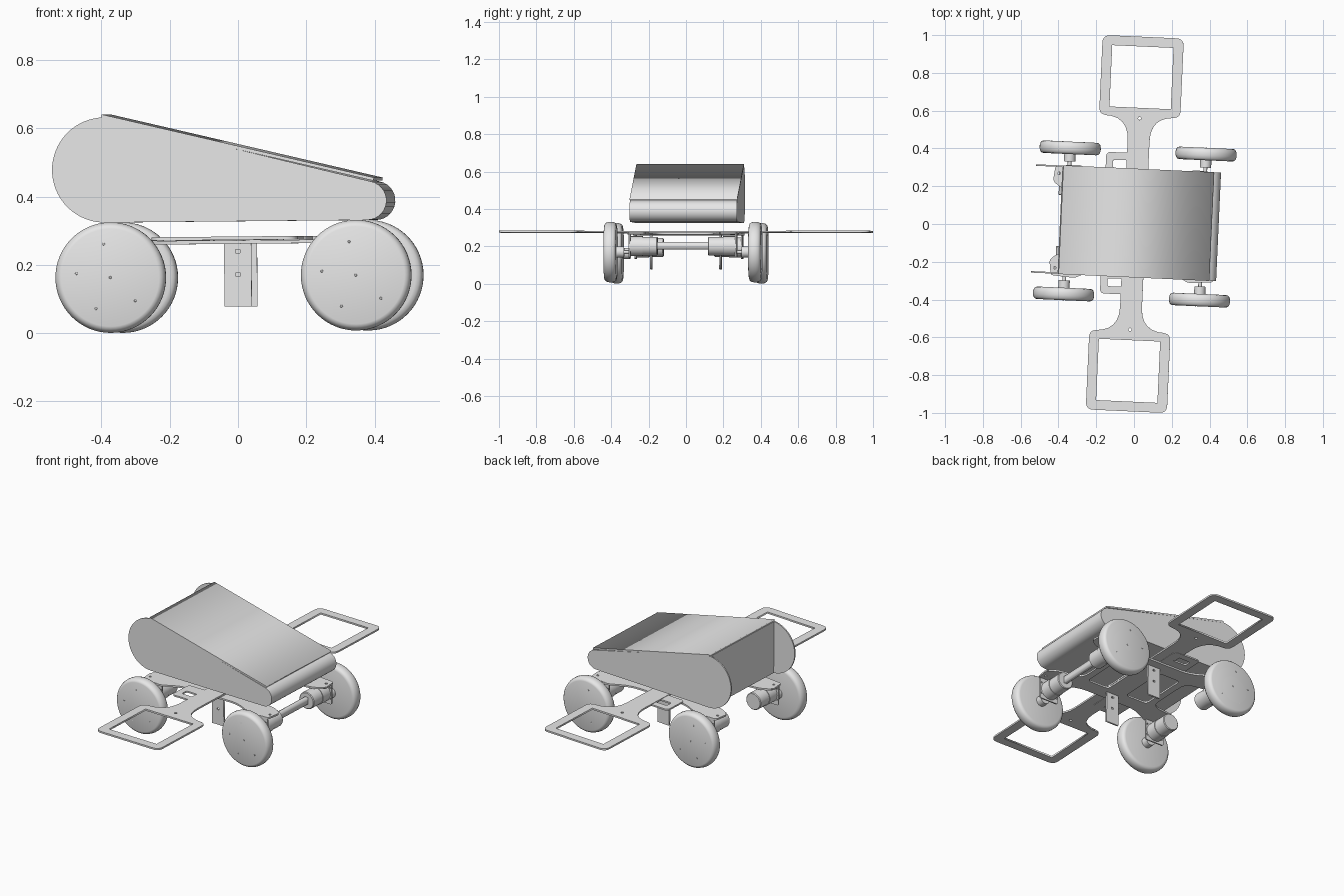
import bpy, math
from mathutils import Matrix, Vector

old = bpy.data.objects.get("Cube")
if old:
    bpy.data.objects.remove(old, do_unlink=True)

grey = bpy.data.materials.new("plain_grey")
grey.use_nodes = True
grey.diffuse_color = (0.8, 0.8, 0.8, 1)
grey.node_tree.nodes["Principled BSDF"].inputs["Base Color"].default_value = (0.8, 0.8, 0.8, 1)
parts = []


def add(name, mesh, matrix, smooth=False):
    mesh.materials.clear()
    mesh.materials.append(grey)
    ob = bpy.data.objects.new(name, mesh)
    bpy.context.collection.objects.link(ob)
    ob.matrix_world = matrix
    parts.append(ob)
    if smooth:
        bpy.ops.object.select_all(action='DESELECT')
        ob.select_set(True)
        bpy.context.view_layer.objects.active = ob
        bpy.ops.object.shade_smooth_by_angle(angle=math.radians(35))
    return ob


def plate(name, loops, thick, pos=(0, 0, 0), upright=False, smooth=False):
    """Flat sheet from an outline and holes; upright sheets stand in the xz plane."""
    curve = bpy.data.curves.new(name, 'CURVE')
    curve.dimensions = '2D'
    curve.fill_mode = 'BOTH'
    curve.extrude = thick / 2
    for loop in loops:
        sp = curve.splines.new('POLY')
        sp.points.add(len(loop) - 1)
        for p, co in zip(sp.points, loop):
            p.co = (co[0], co[1], 0, 1)
        sp.use_cyclic_u = True
    tmp = bpy.data.objects.new("outline", curve)
    bpy.context.collection.objects.link(tmp)
    dg = bpy.context.evaluated_depsgraph_get()
    mesh = bpy.data.meshes.new_from_object(tmp.evaluated_get(dg))
    bpy.data.objects.remove(tmp, do_unlink=True)
    m = Matrix.Translation(pos)
    if upright:
        m = m @ Matrix.Rotation(math.pi / 2, 4, 'X')
    return add(name, mesh, m, smooth)


def rounded(corners, steps=6):
    """Round each (x, y, cut) corner with a quadratic bend."""
    out = []
    for i, (x, y, r) in enumerate(corners):
        c = Vector((x, y))
        if not r:
            out.append(c)
            continue
        a = c + (Vector(corners[i - 1][:2]) - c).normalized() * r
        b = c + (Vector(corners[(i + 1) % len(corners)][:2]) - c).normalized() * r
        for k in range(steps + 1):
            t = k / steps
            out.append(a * (1 - t) ** 2 + c * 2 * t * (1 - t) + b * t * t)
    return out


def rect(cx, cy, w, h, r=0.0):
    return rounded([(cx + sx * w / 2, cy + sy * h / 2, r)
                    for sx, sy in ((-1, -1), (1, -1), (1, 1), (-1, 1))])


def arc(cx, cy, r, start, end, n):
    angles = [math.radians(start + (end - start) * k / n) for k in range(n + 1)]
    return [(cx + r * math.cos(a), cy + r * math.sin(a)) for a in angles]


def dot(cx, cy, r):
    return arc(cx, cy, r, 0, 330, 11)


def lathe(name, profile, pos, out=1, sides=48):
    """Spin (distance, radius) points about the y axis."""
    verts, faces = [], []
    for d, r in profile:
        verts += [(x, d * out, z) for x, z in arc(0, 0, r, 0, 360 - 360 / sides, sides - 1)]
    for j in range(len(profile) - 1):
        for i in range(sides):
            k = (i + 1) % sides
            quad = [j * sides + i, j * sides + k, (j + 1) * sides + k, (j + 1) * sides + i]
            faces.append(quad if out < 0 else quad[::-1])
    first, last = list(range(sides)), list(range((len(profile) - 1) * sides, len(profile) * sides))
    faces += [first[::-1], last] if out < 0 else [first, last[::-1]]
    mesh = bpy.data.meshes.new(name)
    mesh.from_pydata(verts, [], faces)
    mesh.update()
    return add(name, mesh, Matrix.Translation(pos), True)


# Wedge body with a rounded nose, between two side sheets with round tails
nose = arc(0.391, 0.385, 0.057, -90, 78, 14)
body = [(-0.39, 0.636), (-0.39, 0.328)] + nose
plate("wedge_body", [body], 0.56, (0, 0.005, 0), True, True)
tail = arc(-0.378, 0.482, 0.154, 90, 270, 32)
for side, label in ((-1, "front"), (1, "back")):
    plate(label + "_side_sheet", [tail + nose], 0.008, (0, 0.005 + side * 0.283, 0), True)
lid = [(-0.385, 0.634), (0.41, 0.443), (0.412, 0.452), (-0.385, 0.645)]
plate("sloping_lid", [lid], 0.576, (0, 0.005, 0), True)

# Long cross arm carrying an open square frame at each end
half = [(0.058, 0.57, 0.13), (0.215, 0.57, 0.04), (0.215, 0.992, 0.04),
        (-0.215, 0.992, 0.04), (-0.215, 0.57, 0.04), (-0.058, 0.57, 0.13)]
outline = rounded(half + [(-x, -y, r) for x, y, r in half])
holes = [rect(0, s * 0.778, 0.325, 0.325) for s in (1, -1)]
holes += [dot(0, s * 0.56, 0.008) for s in (1, -1)]
plate("cross_arm", [outline] + holes, 0.01, (0.003, 0, 0.278))

# Base sheet with four corner arms and lightening holes
quarter = [(0.24, 0.15, 0.06), (0.40, 0.17, 0.05), (0.44, 0.21, 0.015), (0.43, 0.29, 0.015),
           (0.30, 0.30, 0.02), (0.19, 0.24, 0.06)]
mirrored = [(-x, y, r) for x, y, r in reversed(quarter)]
ring = quarter + mirrored
ring += [(-x, -y, r) for x, y, r in ring]
slots = [rect(s * 0.13, 0, 0.14, 0.30, 0.025) for s in (-1, 1)]
slots += [dot(sx * 0.41, sy * 0.25, 0.007) for sx in (-1, 1) for sy in (-1, 1)]
plate("base_sheet", [rounded(ring)] + slots, 0.01, (0, 0, 0.267))
for side, label in ((-1, "front"), (1, "back")):
    loop = rect(-0.08, side * 0.30, 0.17, 0.15, 0.025)
    gap = rect(-0.085, side * 0.314, 0.085, 0.042, 0.012)
    plate(label + "_loop", [loop, gap], 0.009, (0, 0, 0.276))
    # Hanging tab below the cross arm
    tab = [rect(0.006, 0.173, 0.08, 0.19), rect(0.006, 0.24, 0.014, 0.01),
           rect(0.006, 0.172, 0.014, 0.01)]
    plate(label + "_hanging_tab", tab, 0.01, (0, side * 0.185, 0), True)

# Wheels, hubs, motors and motor brackets
tyre = [(-0.033, 0.14), (-0.03, 0.151), (-0.022, 0.158), (-0.008, 0.162), (0.008, 0.162),
        (0.022, 0.158), (0.03, 0.151), (0.033, 0.143)]
for ex, end in ((-1, "tail"), (1, "nose")):
    for sy, side in ((-1, "front"), (1, "back")):
        tag = end + "_" + side
        x, z = ex * 0.36 + 0.002, 0.1665
        lathe(tag + "_wheel", tyre, (x, sy * 0.387, z), sy, 64)
        lathe(tag + "_hub", [(0.315, 0.03), (0.36, 0.03)], (x, 0, z), sy, 24)
        lathe(tag + "_shaft", [(0.26, 0.01), (0.32, 0.01)], (x, 0, z), sy, 12)
        lathe(tag + "_gearbox", [(0.215, 0.053), (0.28, 0.053)], (x, 0, 0.198), sy, 32)
        lathe(tag + "_motor", [(0.135, 0.046), (0.139, 0.05), (0.215, 0.05)],
              (x, 0, 0.198), sy, 32)
        bracket = [rect(0, 0.2, 0.12, 0.126, 0.01)]
        bracket += [dot(s * 0.05, h, 0.005) for s in (-1, 1) for h in (0.17, 0.235)]
        plate(tag + "_bracket", bracket, 0.008, (x, sy * 0.285, 0), True)
        # Tiny screw heads on the wheel face
        for k in range(5):
            a, r = k * 1.257 + 0.5, 0.1 if k else 0
            pos = (x + r * math.cos(a), sy * 0.42, z + r * math.sin(a))
            lathe(tag + "_screw", [(0, 0.004), (0.001, 0.003)], pos, sy, 8)

# Tie bar between the two nose motors
plate("tie_bar", [rect(0.362, 0.2, 0.02, 0.04)], 0.28, (0, 0, 0), True)

# The whole vehicle stands slightly turned and tilted
pose = Matrix.Rotation(math.radians(-2.6), 4, 'Z') @ Matrix.Rotation(math.radians(-0.56), 4, 'Y')
pose = Matrix.Translation((0.004, 0, 0)) @ pose
for ob in parts:
    ob.matrix_world = pose @ ob.matrix_world
